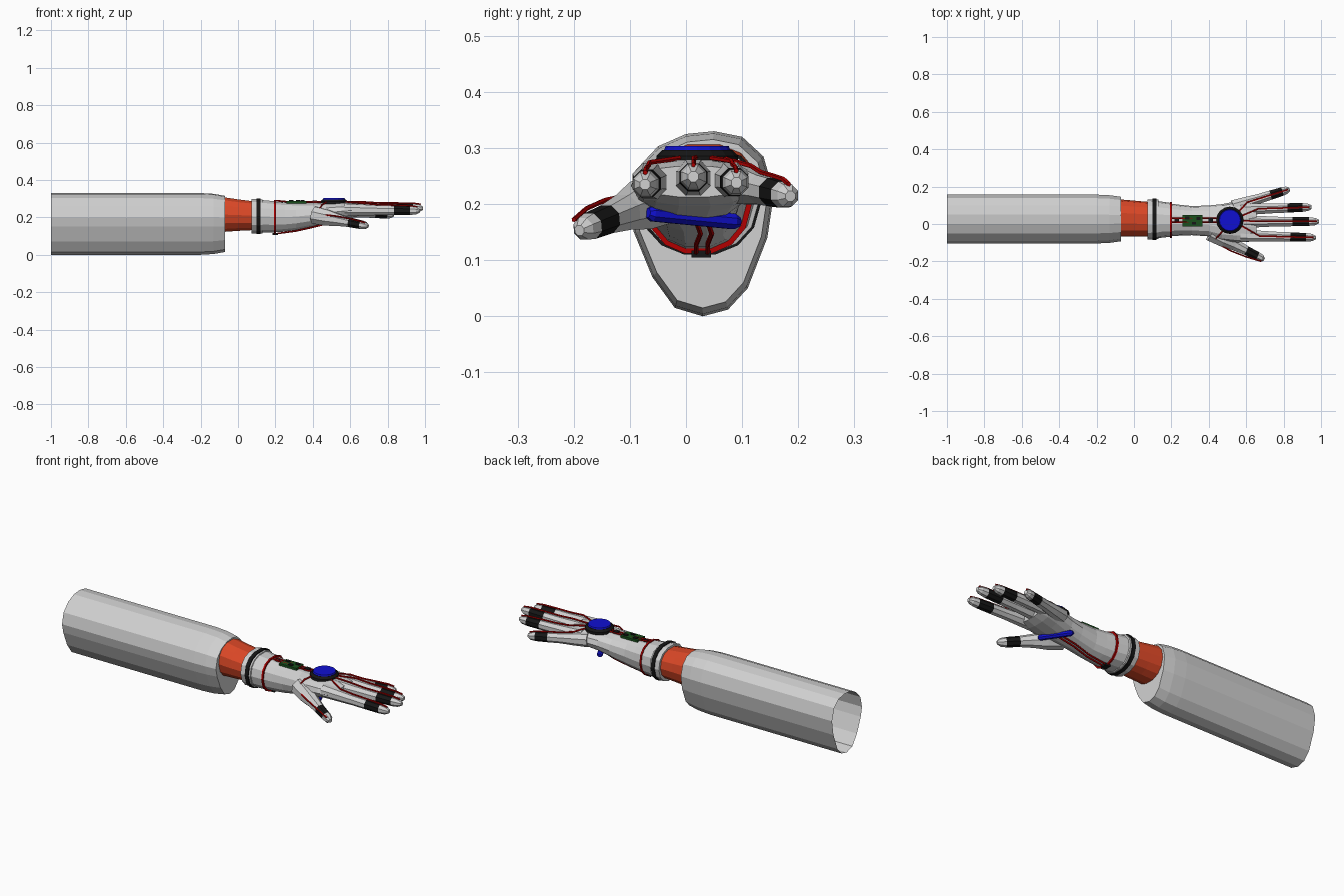
import bpy, bmesh, math
from mathutils import Vector, Matrix

if "Cube" in bpy.data.objects:
    bpy.data.objects.remove(bpy.data.objects["Cube"])


def mat(name, r, g, b):
    m = bpy.data.materials.new(name)
    m.diffuse_color = (r, g, b, 1)
    m.use_nodes = True
    m.node_tree.nodes["Principled BSDF"].inputs["Base Color"].default_value = m.diffuse_color
    return m


GREY = mat("light grey", .64, .64, .64)
BLACK = mat("black", .008, .008, .008)
ORANGE = mat("orange", .72, .065, .02)
RED = mat("dark red", .45, .0, .0)
BLUE = mat("blue", .005, .005, .64)
GREEN = mat("dark green", .01, .08, .012)


def finish(name, bm, mats):
    bmesh.ops.recalc_face_normals(bm, faces=bm.faces)
    me = bpy.data.meshes.new(name)
    bm.to_mesh(me)
    bm.free()
    for m in mats:
        me.materials.append(m)
    ob = bpy.data.objects.new(name, me)
    bpy.context.collection.objects.link(ob)
    return ob


def loft(name, rings, mats, start=True, end=True, index=lambda i: 0):
    """Skin a list of equal-length rings; index(i) picks the material of span i."""
    bm = bmesh.new()
    vs = [[bm.verts.new(p) for p in r] for r in rings]
    n = len(vs[0])
    for i in range(len(vs) - 1):
        for k in range(n):
            j = (k + 1) % n
            f = bm.faces.new((vs[i][k], vs[i][j], vs[i + 1][j], vs[i + 1][k]))
            f.material_index = index(i)
    if start:
        bm.faces.new(vs[0])
    if end:
        bm.faces.new(vs[-1])
    return finish(name, bm, mats)


def section(x, y0, y1, z0, z1, n=14, p=.85):
    """Rounded arm cross-section, slightly narrower underneath."""
    out = []
    for k in range(n):
        a = math.tau * k / n
        c, s = math.cos(a), math.sin(a)
        y = math.copysign(abs(c) ** p, c) * (1 + .1 * min(s, 0))
        z = math.copysign(abs(s) ** p, s)
        out.append(((x), (y0 + y1) / 2 + y * (y1 - y0) / 2, (z0 + z1) / 2 + z * (z1 - z0) / 2))
    return out


def tube(name, pts, radii, n, mats, index=lambda i: 0):
    pts = [Vector(p) for p in pts]
    rings = []
    for i, p in enumerate(pts):
        d = (pts[min(i + 1, len(pts) - 1)] - pts[max(i - 1, 0)]).normalized()
        ref = Vector((0, 0, 1)) if abs(d.z) < .9 else Vector((1, 0, 0))
        u = d.cross(ref).normalized()
        v = u.cross(d)
        rings.append([p + radii[i] * (u * math.cos(math.tau * (k + .5) / n) + v * math.sin(math.tau * (k + .5) / n))
                      for k in range(n)])
    return loft(name, rings, mats, index=index)


def wire(name, pts, r=.0045):
    return tube(name, pts, [r] * len(pts), 5, [RED])


def box(name, loc, size, m, rot=0):
    bm = bmesh.new()
    bmesh.ops.create_cube(bm, size=1, matrix=Matrix.Translation(loc) @ Matrix.Rotation(rot, 4, 'Z')
                          @ Matrix.Diagonal((*size, 1)))
    return finish(name, bm, [m])


def disc(name, loc, r1, r2, h, m, n=16):
    bm = bmesh.new()
    bmesh.ops.create_cone(bm, cap_ends=True, segments=n, radius1=r1, radius2=r2, depth=h,
                          matrix=Matrix.Translation(loc))
    return finish(name, bm, [m])


# Sleeve: egg-shaped tube, open at the shoulder, closed round the wrist
EGG = [(.05, .33), (.10, .32), (.138, .285), (.157, .22), (.145, .14), (.11, .05), (.075, .012), (.03, .0),
       (-.02, .015), (-.06, .07), (-.093, .15), (-.104, .2), (-.09, .26), (-.05, .303), (0, .325)]


def egg(x, s):
    return [(x, .027 + (y - .027) * s, .165 + (z - .165) * s) for y, z in EGG]


loft("sleeve", [egg(-1, 1), egg(-.2, 1), egg(-.13, .975), egg(-.07, .91)], [GREY], start=False)

# Bare wrist and glove cuff
loft("wrist", [section(-.08, -.068, .132, .12, .31), section(0, -.068, .125, .126, .298),
               section(.08, -.066, .118, .13, .288)], [ORANGE])
loft("cuff", [section(.073, -.083, .132, .112, .30), section(.13, -.08, .13, .112, .298),
              section(.132, -.075, .122, .116, .294), section(.2, -.068, .112, .116, .288)], [GREY])
loft("cuff_band", [section(.10, -.086, .135, .108, .304), section(.121, -.086, .135, .108, .304)], [BLACK])
loft("cuff_wire_ring", [section(.193, -.074, .118, .110, .294), section(.202, -.074, .118, .110, .294)], [RED])

# Gloved hand: wrist flaring into the palm
PALM = [(.19, -.066, .11, .118, .286), (.25, -.062, .102, .122, .281), (.31, -.06, .096, .13, .278),
        (.40, -.066, .099, .15, .276), (.47, -.088, .106, .168, .278), (.55, -.098, .122, .184, .281),
        (.61, -.096, .128, .196, .278), (.655, -.088, .115, .212, .268)]
loft("palm", [section(*s) for s in PALM], [GREY])

# Fingers and thumb, each with a black band before the tip
FINGERS = {"index": ((.57, -.062, .24), (.972, -.073, .235), .036),
           "middle": ((.57, .013, .245), (.99, .013, .249), .037),
           "ring": ((.57, .078, .243), (.95, .09, .238), .035),
           "little": ((.53, .092, .236), (.832, .186, .214), .038),
           "thumb": ((.41, -.045, .212), (.695, -.19, .153), .05)}
TS = [0, .25, .45, .66, .87, .95, 1]
for name, (a, b, r) in FINGERS.items():
    a, b = Vector(a), Vector(b)
    radii = [r, r * .88, .028, .027, .025, .021, .01]
    if name == "thumb":
        radii[1:3] = [.046, .034]
    tube(name + "_finger", [a.lerp(b, t) for t in TS], radii, 8, [GREY, BLACK],
         index=lambda i: 1 if i == 3 else 0)
    if name == "thumb":
        continue
    # Wire from the hub along the top of the finger
    hub = Vector((.513, .02, .283))
    out = (a.lerp(b, .3) - hub)
    out.z = 0
    path = [hub + out.normalized() * .06, a.lerp(b, .25) + Vector((0, 0, r * .88 + .004))]
    path += [a.lerp(b, t) + Vector((0, 0, q + .002)) for t, q in ((.45, .028), (.66, .027), (.87, .025), (.97, .019))]
    wire(name + "_wire", path)

# Thumb wire looping round the side of the hand
wire("thumb_wire", [(.475, -.035, .283), (.45, -.065, .268), (.43, -.085, .235), (.45, -.108, .215),
                    (.52, -.145, .207), (.6, -.176, .193), (.68, -.2, .172)])

# Hub on the back of the hand
disc("hub_base", (.513, .02, .279), .073, .073, .014, BLACK)
disc("hub_rim", (.513, .02, .291), .073, .062, .011, BLACK)
disc("hub_light", (.513, .02, .299), .06, .056, .009, BLUE)

# Circuit board with chips and leads on the forearm
box("circuit_board", (.313, .018, .281), (.105, .062, .012), GREEN)
for i, (x, y) in enumerate([(.285, .032), (.32, .004), (.345, .03)]):
    box(f"board_chip_{i}", (x, y, .288), (.022, .016, .008), BLACK)
for i, x in enumerate((.228, .41)):
    box(f"lead_plug_{i}", (x, .02, .283), (.025, .024, .012), BLACK)
for i, y in enumerate((.01, .03)):
    wire(f"board_lead_{i}", [(.2, y, .29), (.26, y, .284), (.36, y, .282), (.45, y, .282)])

# Palm bar and its two wires running back to the cuff
tube("palm_bar", [(.54, -.068, .184), (.535, -.06, .183), (.465, .085, .169), (.46, .095, .168)],
     [.009, .015, .015, .009], 8, [BLUE])
box("cuff_plug", (.2, .027, .111), (.03, .035, .012), BLACK)
for i, y in enumerate((.018, .038)):
    wire(f"palm_wire_{i}", [(.2, y, .112), (.25, y, .119), (.31, y, .127), (.4, y + .008, .147), (.49, y, .17)])
